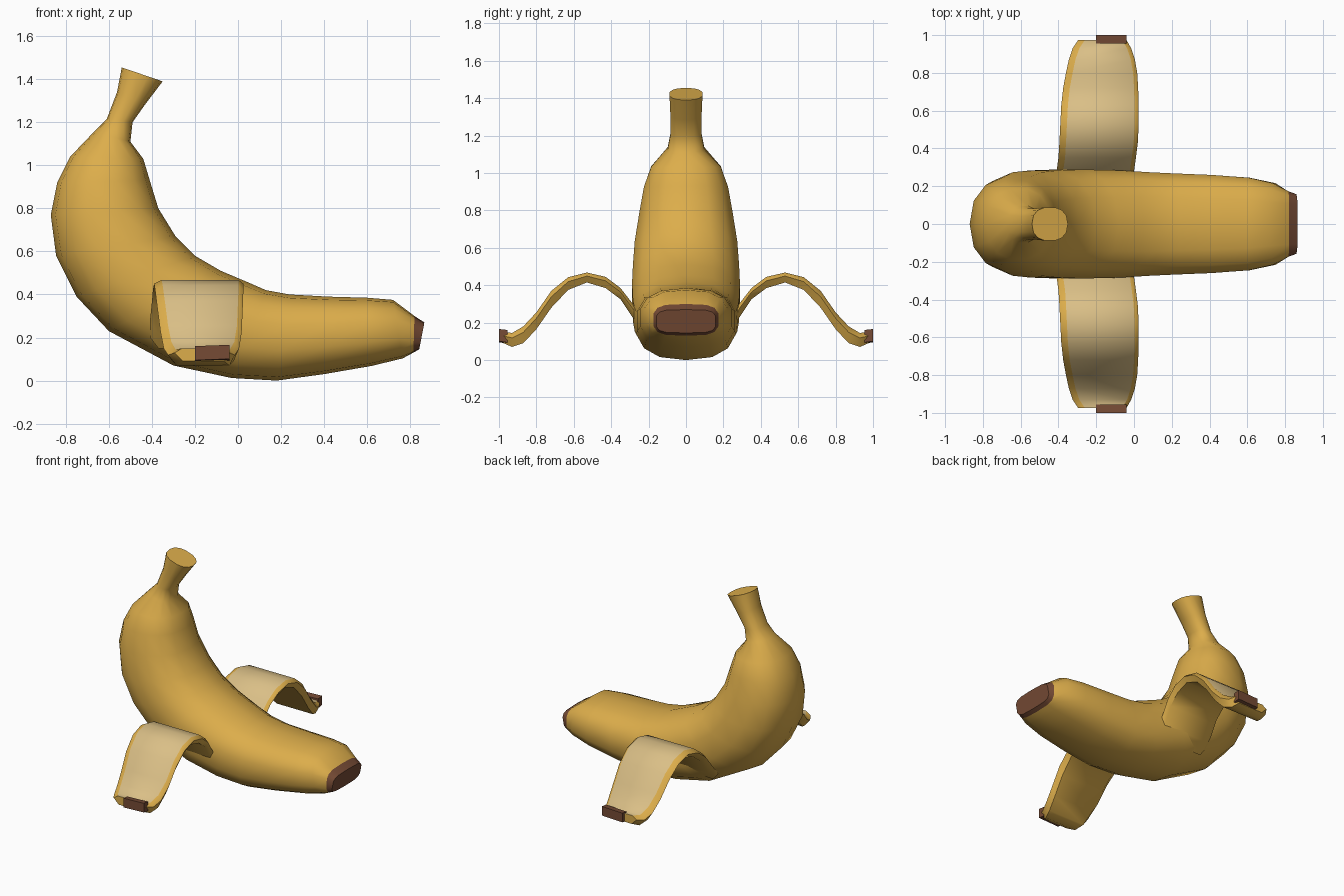
import bpy, bmesh, math

if "Cube" in bpy.data.objects:
    bpy.data.objects.remove(bpy.data.objects["Cube"])


def material(name, rgb):
    m = bpy.data.materials.new(name)
    m.diffuse_color = (*rgb, 1)
    m.use_nodes = True
    m.node_tree.nodes["Principled BSDF"].inputs["Base Color"].default_value = m.diffuse_color
    return m


yellow = material("banana yellow", (0.72, 0.42, 0.07))
cream = material("peel inside cream", (0.70, 0.52, 0.24))
brown = material("tip brown", (0.18, 0.07, 0.035))


def loft(name, rings, mats, rule, angle):
    """Skin closed rings; rule(row, side) gives the material index."""
    bm = bmesh.new()
    vs = [[bm.verts.new(p) for p in r] for r in rings]
    n = len(vs[0])
    for i in range(len(vs) - 1):
        for j in range(n):
            k = (j + 1) % n
            f = bm.faces.new((vs[i][j], vs[i][k], vs[i + 1][k], vs[i + 1][j]))
            f.material_index = rule(i, j)
    bm.faces.new(vs[0]).material_index = rule(0, -1)
    bm.faces.new(vs[-1]).material_index = rule(len(vs) - 2, -1)
    bmesh.ops.recalc_face_normals(bm, faces=bm.faces)
    me = bpy.data.meshes.new(name)
    bm.to_mesh(me)
    bm.free()
    for m in mats:
        me.materials.append(m)
    ob = bpy.data.objects.new(name, me)
    bpy.context.collection.objects.link(ob)
    bpy.ops.object.select_all(action='DESELECT')
    ob.select_set(True)
    bpy.context.view_layer.objects.active = ob
    bpy.ops.object.shade_smooth_by_angle(angle=math.radians(angle))
    return ob


# Body with stem: outer x, z, inner x, z, half width, squareness
sections = [
    (-.54, 1.455, -.35, 1.39, .09, 2.4),
    (-.562, 1.34, -.43, 1.285, .085, 2.4),
    (-.61, 1.215, -.49, 1.20, .085, 2.4),
    (-.67, 1.155, -.50, 1.11, .10, 2.3),
    (-.78, 1.04, -.44, 1.03, .19, 2.3),
    (-.84, .92, -.41, .93, .23, 2.3),
    (-.87, .77, -.37, .80, .255, 2.3),
    (-.845, .58, -.29, .67, .28, 2.3),
    (-.75, .39, -.20, .58, .29, 2.3),
    (-.60, .23, -.08, .51, .295, 2.3),
    (-.30, .07, .05, .455, .29, 2.4),
    (-.03, .012, .13, .42, .28, 2.5),
    (.18, .0, .24, .40, .273, 2.5),
    (.40, .03, .42, .39, .265, 2.5),
    (.62, .068, .60, .385, .25, 2.5),
    (.765, .103, .72, .375, .22, 2.6),
    (.815, .13, .82, .30, .175, 3.5),
    (.842, .145, .866, .27, .16, 4),
]
SIDES = 14
rings = []
for ox, oz, ix, iz, w, n in sections:
    ring = []
    for j in range(SIDES):
        t = 2 * math.pi * j / SIDES
        c = math.copysign(abs(math.cos(t)) ** (2 / n), math.cos(t))
        s = math.copysign(abs(math.sin(t)) ** (2 / n), math.sin(t))
        ring.append(((ox + ix) / 2 + c * (ix - ox) / 2, s * w,
                     (oz + iz) / 2 + c * (iz - oz) / 2))
    rings.append(ring)
last = len(sections) - 2
loft("banana_body", rings, [yellow, brown], lambda i, j: int(i == last), 45)

# Peel strips: y, top z, bottom z, left x, right x
strip = [
    (.22, .23, .15, -.41, .0),
    (.28, .295, .22, -.41, .0),
    (.35, .385, .325, -.40, .01),
    (.43, .445, .385, -.395, .02),
    (.53, .468, .415, -.39, .025),
    (.63, .443, .375, -.385, .025),
    (.72, .37, .28, -.375, .022),
    (.80, .255, .165, -.36, .017),
    (.87, .18, .09, -.345, .005),
    (.93, .145, .07, -.325, -.015),
    (.975, .15, .09, -.295, -.04),
]
for side, label in ((-1, "front"), (1, "back")):
    rings = []
    for y, zt, zb, x0, x1 in strip:
        h = (zt - zb) * .35
        rings.append([(x, side * y, z) for x, z in (
            (x0, zt - h), (x0 + .035, zt), (x1 - .022, zt), (x1, zt - h),
            (x1 - .025, zb), (x0 + .04, zb))])
    loft(label + "_peel_strip", rings, [yellow, cream],
         lambda i, j: int(j == 1 and i > 0), 50)
    # Brown tip on the strip end
    tip = [[(-.20, side * y, b), (-.20, side * y, t),
            (-.04, side * y, t + .006), (-.04, side * y, b + .006)]
           for y, b, t in ((.955, .088, .155), (1.0, .095, .16))]
    loft(label + "_peel_tip", tip, [brown], lambda i, j: 0, 30)
